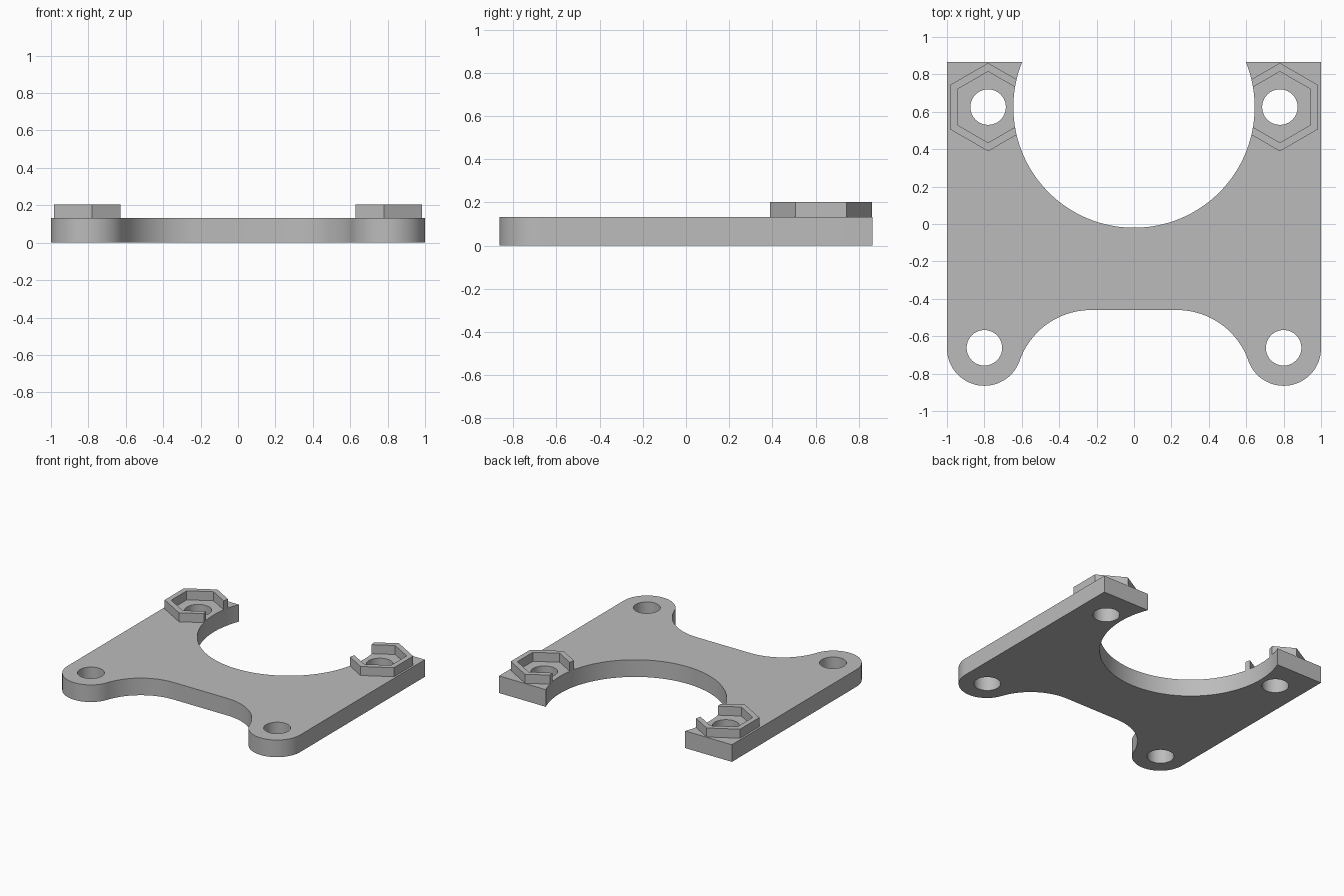
import bpy, bmesh
from math import sin, cos, pi, asin, atan2, hypot

if "Cube" in bpy.data.objects:
    bpy.data.objects.remove(bpy.data.objects["Cube"], do_unlink=True)

PLATE_H, NUT_H = 0.133, 0.07
BACK = 0.865
BORE_Y, BORE_R = 0.625, 0.645
FOOT_X, FOOT_Y, FOOT_R = 0.8, -0.665, 0.2
WAIST_X, WAIST_Y = 0.23, -0.46
NUT_X, HOLE_R = 0.78, 0.095

grey = bpy.data.materials.new("plain grey")
grey.use_nodes = True
colour = (0.5, 0.5, 0.5, 1)
grey.diffuse_color = colour
grey.node_tree.nodes["Principled BSDF"].inputs["Base Color"].default_value = colour


def arc(cx, cy, r, a, b, n):
    """Points along an arc from angle a to b, both ends included."""
    return [(cx + r * cos(a + (b - a) * i / n), cy + r * sin(a + (b - a) * i / n))
            for i in range(n + 1)]


def ring(cx, cy, r, n, start=0):
    return arc(cx, cy, r, start, start + 2 * pi, n)[:-1]


def prism(name, loops, z, height):
    """Fill the outer loop minus its inner loops and extrude upward."""
    bm = bmesh.new()
    edges = []
    for loop in loops:
        vs = [bm.verts.new((x, y, z)) for x, y in loop]
        edges += [bm.edges.new((v, vs[i - 1])) for i, v in enumerate(vs)]
    bmesh.ops.triangle_fill(bm, edges=edges, use_beauty=True, normal=(0, 0, 1))
    out = bmesh.ops.extrude_face_region(bm, geom=bm.faces[:], use_keep_orig=True)
    top = [v for v in out["geom"] if isinstance(v, bmesh.types.BMVert)]
    bmesh.ops.translate(bm, verts=top, vec=(0, 0, height))
    bmesh.ops.recalc_face_normals(bm, faces=bm.faces[:])
    mesh = bpy.data.meshes.new(name)
    bm.to_mesh(mesh)
    bm.free()
    mesh.materials.append(grey)
    ob = bpy.data.objects.new(name, mesh)
    bpy.context.collection.objects.link(ob)
    return ob


def smooth(ob):
    bpy.ops.object.select_all(action='DESELECT')
    ob.select_set(True)
    bpy.context.view_layer.objects.active = ob
    bpy.ops.object.shade_smooth_by_angle(angle=pi / 6)


# Right half of the outline: waist curve tangent to the rounded foot
dx, dy = FOOT_X - WAIST_X, FOOT_Y - WAIST_Y
waist_r = (dx * dx + dy * dy - FOOT_R ** 2) / (2 * (FOOT_R - dy))
waist_cy = WAIST_Y - waist_r
tangent = atan2(FOOT_Y - waist_cy, dx)
half = arc(WAIST_X, waist_cy, waist_r, pi / 2, tangent, 24)
half += arc(FOOT_X, FOOT_Y, FOOT_R, tangent + pi, 2 * pi, 32)[1:]
half.append((1, BACK))
lip = asin((BACK - BORE_Y) / BORE_R)
half += arc(0, BORE_Y, BORE_R, lip, -pi / 2, 48)
outline = half + [(-x, y) for x, y in reversed(half[:-1])]

# Plate with four bolt holes
holes = [ring(s * x, y, HOLE_R, 40) for s in (-1, 1)
         for x, y in ((FOOT_X, FOOT_Y + 0.003), (NUT_X, BORE_Y))]
smooth(prism("mounting_plate", [outline] + holes, 0, PLATE_H))

# Hexagonal nut holders, opened where the large bore passes through
cutter = prism("bore_cutter", [ring(0, BORE_Y, BORE_R, 144)], 0, 0.4)
cutter.hide_render = True
for side, s in (("left", 1), ("right", -1)):
    holder = prism(side + "_nut_holder",
                   [ring(s * NUT_X, BORE_Y, r, 6, pi / 2) for r in (0.236, 0.19)],
                   PLATE_H, NUT_H)
    cut = holder.modifiers.new("bore", 'BOOLEAN')
    cut.operation, cut.solver, cut.object = 'DIFFERENCE', 'EXACT', cutter
    bpy.context.view_layer.objects.active = holder
    bpy.ops.object.modifier_apply(modifier=cut.name)
    smooth(holder)
bpy.data.objects.remove(cutter, do_unlink=True)
